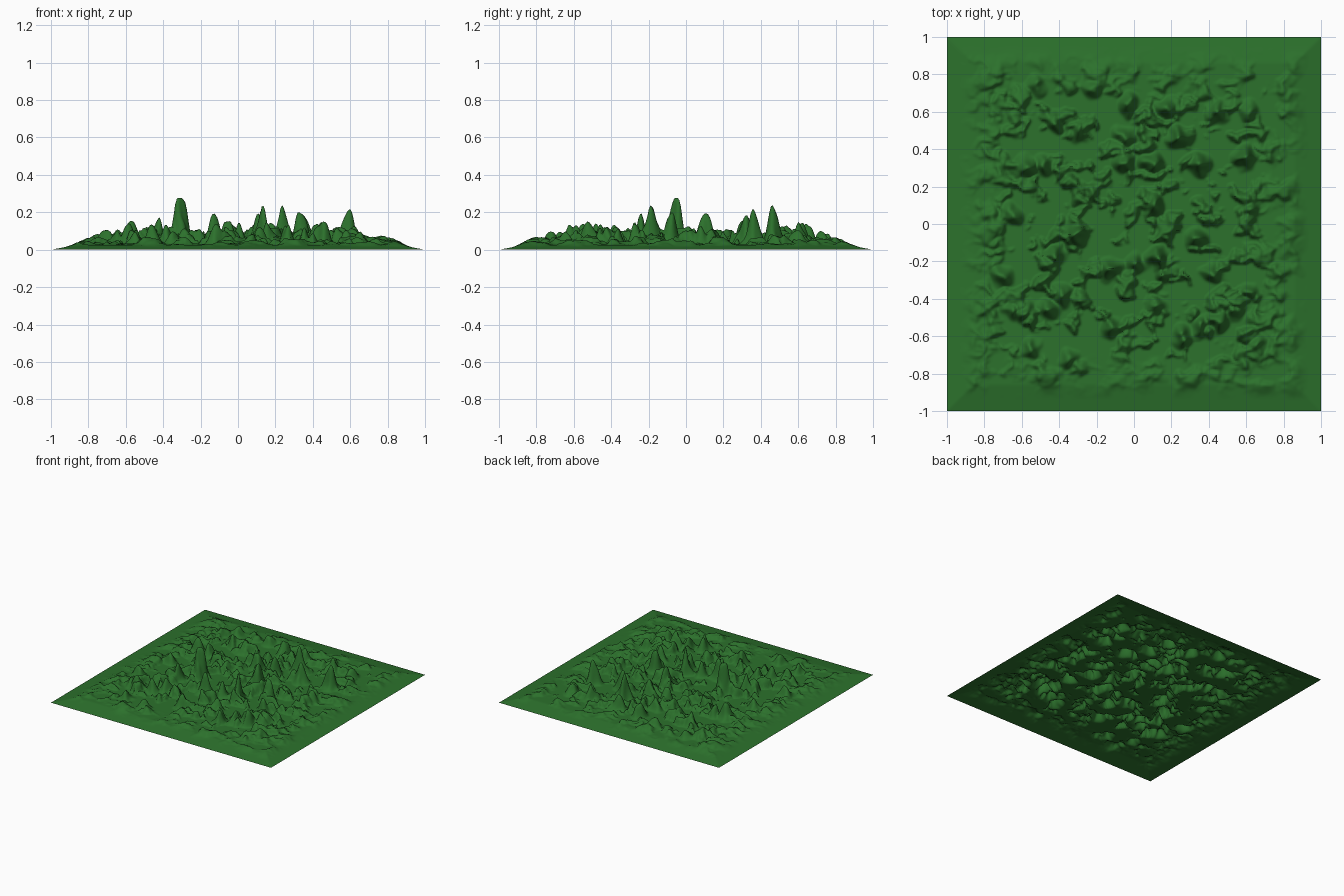
import bpy, bmesh, math
from mathutils import Vector, noise

if "Cube" in bpy.data.objects:
    bpy.data.objects.remove(bpy.data.objects["Cube"])

N = 220          # grid resolution
FLOOR = 0.026    # flat valley level

# Main peaks: x, y, height
PEAKS = [
    (-.31, -.05, .285), (.24, .46, .245), (.13, -.19, .245), (.59, .35, .225),
    (.34, -.08, .21), (.11, .10, .20), (-.12, -.24, .20), (-.43, -.17, .18),
    (-.58, .30, .16), (-.42, .55, .14), (-.05, .33, .16), (.10, .33, .17),
    (.35, .32, .19), (.45, .60, .15), (.18, .62, .15), (-.03, .64, .14),
    (.62, .08, .13), (-.66, .05, .11), (-.70, -.28, .11), (.43, -.27, .15),
    (.61, -.36, .12), (-.58, -.47, .15), (-.38, -.38, .14), (-.12, -.55, .15),
    (.12, -.44, .13), (.26, -.61, .14), (.45, -.51, .16), (.65, -.65, .10),
    (-.35, -.72, .10), (-.55, -.66, .10), (-.22, .72, .11), (.01, -.21, .15),
    (-.48, .32, .13), (-.30, .50, .13), (-.65, -.46, .11), (-.46, -.46, .14),
    (.62, .60, .11), (.36, -.55, .13), (.53, -.46, .12), (.16, -.27, .16),
    (-.05, .47, .12), (-.52, .74, .09),
]


def smooth(a, b, t):
    t = max(0.0, min(1.0, (t - a) / (b - a)))
    return t * t * (3 - 2 * t)


def height(x, y):
    edge = 1 - max(abs(x), abs(y))
    p = Vector((x, y, 0))
    # Wobble the position so that the peaks have ragged outlines
    wx = x + .03 * noise.noise(p * 14 + Vector((3, 0, 7)))
    wy = y + .03 * noise.noise(p * 14 + Vector((0, 9, 2)))
    # Steep crags rise out of the flat floor where the noise is positive
    q = Vector((wx * 7.5, wy * 8.5, 4.2))
    n = noise.noise(q) + .55 * noise.noise(q * 2.1) + .28 * noise.noise(q * 4.3)
    crag = .11 * math.tanh(max(0.0, n - .07) * 1.6) * smooth(.1, .5, edge)
    # Gentle ripples around the rim
    ripple = max(0.0, n + .2) * .03 * smooth(.06, .2, edge) * (1 - smooth(.2, .32, edge))
    peak = 0.0
    for px, py, h in PEAKS:
        d2 = (wx - px) ** 2 + (wy - py) ** 2
        if d2 < .02:
            peak = max(peak, (h - FLOOR) * math.exp(-d2 / .0017) - .006)
    # Small roughness on the slopes
    rise = max(crag, peak)
    rise *= 1 + .18 * noise.noise(p * 34) * (1 - smooth(.12, .2, rise))
    return FLOOR * min(1, edge / .14) + rise + ripple


# Terrain sheet
bm = bmesh.new()
bmesh.ops.create_grid(bm, x_segments=N, y_segments=N, size=1)
for v in bm.verts:
    v.co.z = height(v.co.x, v.co.y)
for f in bm.faces:
    f.smooth = True
mesh = bpy.data.meshes.new("terrain")
bm.to_mesh(mesh)
bm.free()
terrain = bpy.data.objects.new("terrain", mesh)
bpy.context.collection.objects.link(terrain)

# Grass green
mat = bpy.data.materials.new("grass")
mat.diffuse_color = (.025, .165, .025, 1)
mat.use_nodes = True
mat.node_tree.nodes["Principled BSDF"].inputs["Base Color"].default_value = mat.diffuse_color
mesh.materials.append(mat)
